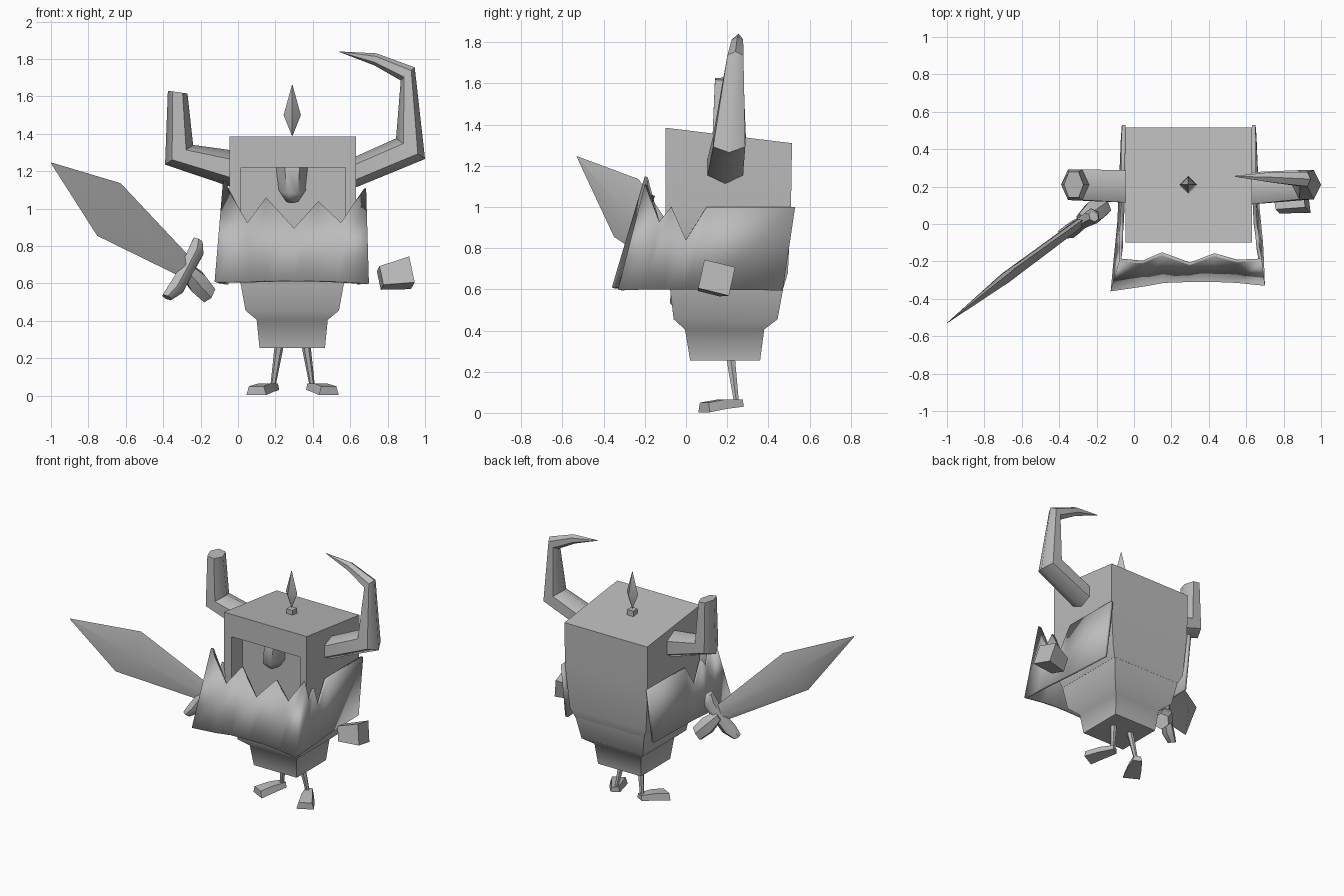
import bpy, bmesh, math
from mathutils import Vector, Matrix

if "Cube" in bpy.data.objects:
    bpy.data.objects.remove(bpy.data.objects["Cube"])

grey = bpy.data.materials.new("plain grey")
grey.diffuse_color = (0.5, 0.5, 0.5, 1)
grey.use_nodes = True
grey.node_tree.nodes["Principled BSDF"].inputs["Base Color"].default_value = grey.diffuse_color


def finish(name, bm, angle=50):
    bmesh.ops.recalc_face_normals(bm, faces=bm.faces)
    me = bpy.data.meshes.new(name)
    bm.to_mesh(me)
    bm.free()
    ob = bpy.data.objects.new(name, me)
    bpy.context.collection.objects.link(ob)
    me.materials.append(grey)
    bpy.ops.object.select_all(action='DESELECT')
    ob.select_set(True)
    bpy.context.view_layer.objects.active = ob
    bpy.ops.object.shade_smooth_by_angle(angle=math.radians(angle))
    return ob


def loft(name, rings, angle=50):
    """Skin a list of equal rings of points and cap both ends."""
    bm = bmesh.new()
    vs = [[bm.verts.new(p) for p in r] for r in rings]
    n = len(rings[0])
    for a, b in zip(vs, vs[1:]):
        for i in range(n):
            j = (i + 1) % n
            bm.faces.new((a[i], a[j], b[j], b[i]))
    bm.faces.new(vs[0])
    bm.faces.new(vs[-1])
    bmesh.ops.remove_doubles(bm, verts=bm.verts, dist=0.0005)
    return finish(name, bm, angle)


def oval(c, u, v, n=6):
    """Ring of n points around c with half axes u and v."""
    c, u, v = Vector(c), Vector(u), Vector(v)
    return [c + u * math.cos(2 * math.pi * i / n) + v * math.sin(2 * math.pi * i / n)
            for i in range(n)]


def rect(x0, x1, y0, y1, zf, zb=None):
    """Rectangle ring, zf at the front edge and zb at the back edge."""
    zb = zf if zb is None else zb
    return [(x0, y0, zf), (x1, y0, zf), (x1, y1, zb), (x0, y1, zb)]


# Belly, stepping in towards the legs
loft("belly", [rect(.115, .465, .02, .36, .255), rect(.10, .48, -.005, .38, .405),
               rect(.04, .54, -.06, .445, .455), rect(.01, .57, -.08, .475, .62)], 50)

# Helmet with a slanted top and a face recess
helmet = loft("helmet", [rect(.01, .57, -.08, .475, .615), rect(-.02, .60, -.09, .495, .68),
                         rect(-.045, .63, -.10, .51, 1.0),
                         rect(-.045, .63, -.10, .515, 1.385, 1.31)], 50)
cutter = loft("recess_cutter", [rect(.015, .575, -.3, .03, .75), rect(.015, .575, -.3, .03, 1.22)])
cutter.hide_render = True
cutter.hide_viewport = True
cut = helmet.modifiers.new("recess", 'BOOLEAN')
cut.operation = 'DIFFERENCE'
cut.solver = 'EXACT'
cut.object = cutter

# Nose hanging inside the recess
loft("nose", [[(.195, .05, 1.23), (.25, -.05, 1.23), (.33, -.05, 1.23), (.385, .05, 1.23)],
              [(.21, .05, 1.10), (.26, -.08, 1.08), (.32, -.08, 1.08), (.37, .05, 1.10)],
              [(.25, .05, 1.04), (.28, -.03, 1.03), (.30, -.03, 1.03), (.33, .05, 1.04)]], 60)

# Jaw plate: columns of (top point, bottom point) from left back round to right back
jaw = [((-.065, .53, 1.0), (-.07, .47, .595)), ((-.07, .10, 1.0), (-.085, .10, .60)),
       ((-.075, 0, .84), (-.09, 0, .60)), ((-.08, -.07, 1.0), (-.10, -.10, .60)),
       ((-.08, -.13, .93), (-.11, -.2, .605)), ((-.08, -.2, 1.15), (-.125, -.36, .61)),
       ((.05, -.215, .925), (.05, -.335, .61)), ((.15, -.17, 1.06), (.16, -.315, .615)),
       ((.30, -.225, .895), (.30, -.31, .615)), ((.43, -.175, 1.04), (.43, -.31, .615)),
       ((.55, -.21, .925), (.55, -.315, .61)), ((.685, -.2, 1.11), (.70, -.33, .60)),
       ((.675, -.13, .93), (.695, -.2, .60)), ((.67, -.07, 1.0), (.69, -.10, .60)),
       ((.66, 0, .84), (.68, 0, .60)), ((.655, .10, 1.0), (.67, .10, .60)),
       ((.65, .53, 1.0), (.655, .47, .595))]
bm = bmesh.new()
cols = [(bm.verts.new(t), bm.verts.new(b)) for t, b in jaw]
for (t0, b0), (t1, b1) in zip(cols, cols[1:]):
    bm.faces.new((b0, b1, t1, t0))
plate = finish("jaw_plate", bm, 50)
solid = plate.modifiers.new("thickness", 'SOLIDIFY')
solid.thickness = 0.02
solid.offset = -1


# Horns: each ring is (inner x, z, outer x, z, y centre, y radius)
def horn(name, rows):
    rings = []
    for xi, zi, xo, zo, y, r in rows:
        rings.append(oval(((xi + xo) / 2, y, (zi + zo) / 2),
                          ((xo - xi) / 2, 0, (zo - zi) / 2), (0, r, 0)))
    loft(name, rings, 55)


horn("broken_horn", [(-.02, 1.31, -.02, 1.11, .20, .10), (-.24, 1.34, -.39, 1.235, .21, .095),
                     (-.27, 1.615, -.375, 1.63, .21, .08)])
horn("curved_horn", [(.61, 1.27, .61, 1.105, .19, .10), (.845, 1.375, 1.0, 1.265, .21, .09),
                     (.87, 1.685, .945, 1.755, .24, .045), (.73, 1.765, .74, 1.83, .25, .032),
                     (.54, 1.838, .54, 1.84, .255, .003)])

# Gem on a small stud
c = (.29, .21)
loft("stud", [rect(.265, .315, .185, .235, 1.32), rect(.265, .315, .185, .235, 1.385)], 30)
loft("gem", [oval((*c, z), (r, 0, 0), (0, r, 0), 4)
             for z, r in ((1.39, .002), (1.50, .046), (1.66, .002))], 30)

# Sword blade with a diamond section, then guard and gripping hand
flat = Vector((.6, -.8, .02))
wide = Vector((.4, .38, .9)).normalized()
loft("sword_blade", [oval(p, wide * w, flat * t, 4) for p, w, t in (
    ((-1, -.53, 1.245), .002, .001), ((-.69, -.29, .995), .165, .03),
    ((-.27, .02, .68), .06, .025))], 30)
side = Vector((.73, .55, -.55)).normalized()
loft("sword_guard", [oval(p, side * s, flat * t, 6) for p, s, t in (
    ((-.215, .04, .83), .03, .03), ((-.225, .04, .77), .05, .045),
    ((-.275, .01, .67), .045, .035), ((-.33, -.03, .575), .05, .045),
    ((-.38, -.05, .525), .03, .03))], 55)
loft("sword_hand", [oval(p, wide * w, flat * w, 6) for p, w in (
    ((-.28, .02, .68), .04), ((-.22, .06, .61), .065), ((-.16, .10, .545), .055))], 50)

# Free hand, a slightly turned tapered block
bm = bmesh.new()
bmesh.ops.create_cube(bm, size=1)
for v in bm.verts:
    k = 1 if v.co.x > 0 else .72
    v.co = Vector((v.co.x * .165, v.co.y * .155 * k, v.co.z * .145 * k))
bmesh.ops.transform(bm, verts=bm.verts, matrix=Matrix.Translation((.84, .135, .643))
                    @ Matrix.Rotation(math.radians(-12), 4, 'Y')
                    @ Matrix.Rotation(math.radians(-12), 4, 'X')
                    @ Matrix.Rotation(math.radians(10), 4, 'Z'))
finish("free_hand", bm, 50)

# Legs and out-turned feet, mirrored about the body centre
for s, label in ((-1, "left"), (1, "right")):
    x = .292
    loft(label + "_leg", [oval((x + s * .07, .215, .28), (.025, 0, 0), (0, .025, 0)),
                          oval((x + s * .105, .245, .05), (.014, 0, 0), (0, .014, 0))])
    ang = math.radians(28) * s
    fwd = Vector((math.sin(ang), -math.cos(ang), 0))
    lat = Vector((math.cos(ang), math.sin(ang), 0))
    heel = Vector((x + s * .10, .265, 0))
    rings = []
    for d, w, z0, z1 in ((0, .032, .03, .066), (.10, .05, .02, .066), (.20, .06, .003, .05)):
        p = heel + fwd * d
        up = Vector((0, 0, 1))
        rings.append([p - lat * w + up * z0, p + lat * w + up * z0,
                      p + lat * w * .75 + up * z1, p - lat * w * .75 + up * z1])
    loft(label + "_foot", rings, 40)
